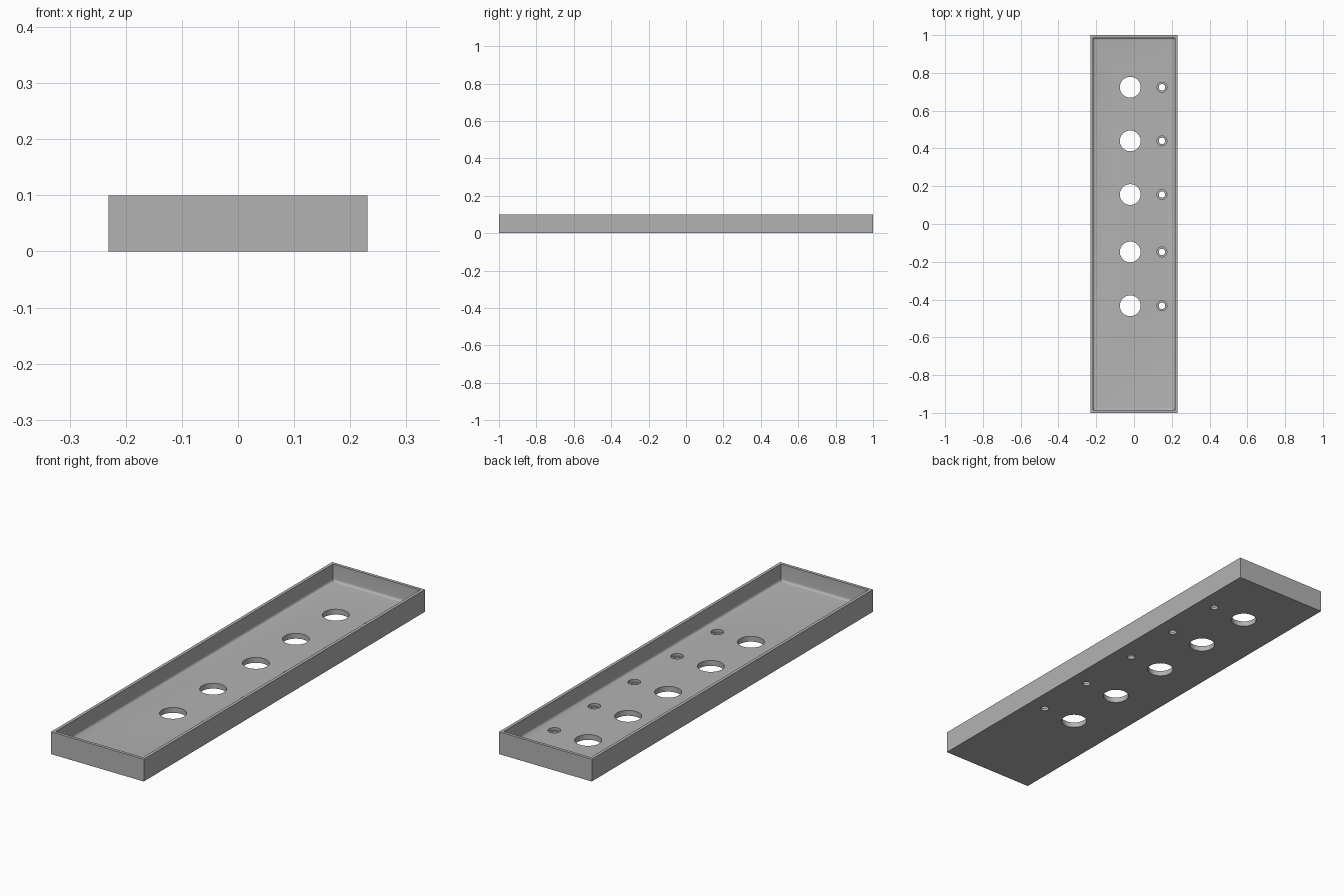
import bpy, bmesh

cube = bpy.data.objects.get("Cube")
if cube:
    bpy.data.objects.remove(cube, do_unlink=True)

WIDTH, LENGTH, HEIGHT = 0.462, 2.0, 0.1
WALL, FLOOR, FILLET = 0.014, 0.024, 0.012
HOLE_ROWS = (0.724, 0.44, 0.156, -0.148, -0.433)

grey = bpy.data.materials.new("plain grey")
grey.use_nodes = True
COLOUR = (0.45, 0.45, 0.45, 1)
grey.diffuse_color = COLOUR
grey.node_tree.nodes["Principled BSDF"].inputs["Base Color"].default_value = COLOUR


def finish(name, bm):
    mesh = bpy.data.meshes.new(name)
    bm.to_mesh(mesh)
    bm.free()
    mesh.materials.append(grey)
    ob = bpy.data.objects.new(name, mesh)
    bpy.context.collection.objects.link(ob)
    return ob


def box(name, width, length, low, high, fillet=0):
    bm = bmesh.new()
    bmesh.ops.create_cube(bm, size=1)
    for v in bm.verts:
        v.co = (v.co.x * width, v.co.y * length, high if v.co.z > 0 else low)
    if fillet:
        edges = [e for e in bm.edges if all(v.co.z == min(w.co.z for w in bm.verts) for v in e.verts)]
        bmesh.ops.bevel(bm, geom=edges, offset=fillet, segments=5, profile=0.5, affect='EDGES')
    return finish(name, bm)


def drill(name, x, radius, low, high):
    """One row of upright cylinders, one per hole."""
    bm = bmesh.new()
    for y in HOLE_ROWS:
        made = bmesh.ops.create_cone(bm, cap_ends=True, segments=48, radius1=radius,
                                     radius2=radius, depth=high - low)
        bmesh.ops.translate(bm, verts=made["verts"], vec=(x, y, (low + high) / 2))
    return finish(name, bm)


# Tray body, hollow with a rounded foot, and its drilled floor
tray = box("tray", WIDTH, LENGTH, 0, HEIGHT)
cutters = [
    box("hollow_cutter", WIDTH - 2 * WALL, LENGTH - 2 * WALL, FLOOR, HEIGHT + 0.05, FILLET),
    drill("large_hole_cutter", -0.02, 0.055, -0.05, 0.07),
    drill("small_hole_cutter", 0.148, 0.017, -0.05, 0.07),
    drill("counterbore_cutter", 0.148, 0.026, FLOOR / 2, 0.07),
]
for cutter in cutters:
    mod = tray.modifiers.new(cutter.name, 'BOOLEAN')
    mod.operation = 'DIFFERENCE'
    mod.solver = 'EXACT'
    mod.object = cutter

# Bake the cuts, then drop the cutters
bpy.context.view_layer.update()
cut_mesh = bpy.data.meshes.new_from_object(tray.evaluated_get(bpy.context.evaluated_depsgraph_get()))
tray.modifiers.clear()
tray.data = cut_mesh
for cutter in cutters:
    bpy.data.objects.remove(cutter, do_unlink=True)

bpy.ops.object.select_all(action='DESELECT')
tray.select_set(True)
bpy.context.view_layer.objects.active = tray
bpy.ops.object.shade_smooth_by_angle(angle=0.6)
